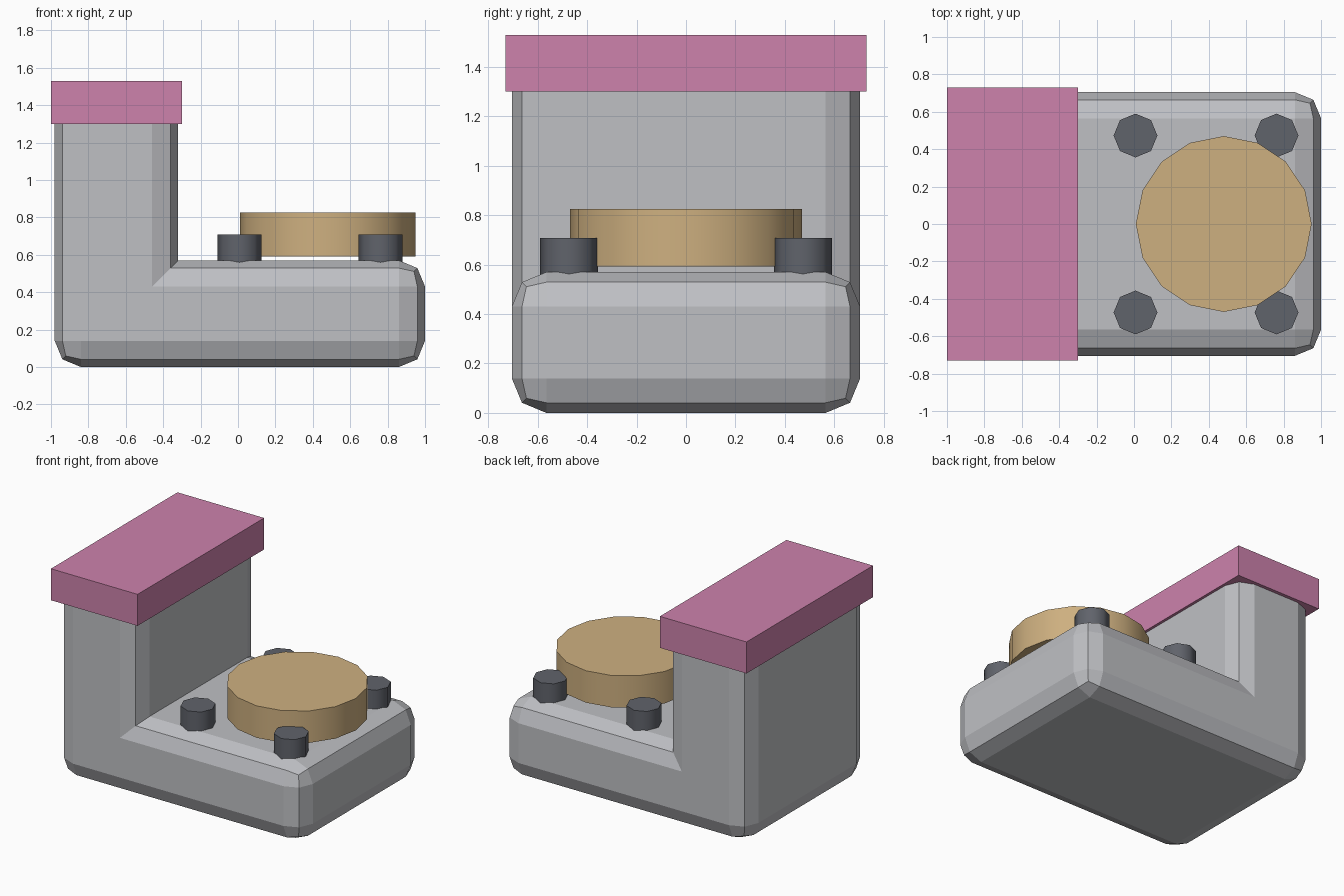
import bpy, bmesh
from math import radians

cube = bpy.data.objects.get("Cube")
if cube:
    bpy.data.objects.remove(cube, do_unlink=True)


def material(name, rgb):
    m = bpy.data.materials.new(name)
    m.use_nodes = True
    m.diffuse_color = (*rgb, 1)
    m.node_tree.nodes["Principled BSDF"].inputs["Base Color"].default_value = (*rgb, 1)
    return m


grey = material("light grey", (0.52, 0.527, 0.552))
pink = material("pink", (0.61, 0.223, 0.413))
tan = material("tan", (0.617, 0.434, 0.216))
dark = material("dark grey", (0.117, 0.125, 0.147))


def cylinder(name, sides, radius, x, y, bottom, top, mat):
    bpy.ops.mesh.primitive_cylinder_add(vertices=sides, radius=radius, depth=top - bottom,
                                        location=(x, y, (bottom + top) / 2))
    ob = bpy.context.object
    ob.name = name
    ob.data.materials.append(mat)
    bpy.ops.object.shade_smooth_by_angle(angle=radians(50))
    return ob


# L-shaped body: side profile extruded across the depth
COLUMN_TOP, HALF_DEPTH = 1.4, 0.705
profile = [(-0.98, 0), (1, 0), (1, 0.57), (-0.32, 0.57), (-0.32, COLUMN_TOP), (-0.98, COLUMN_TOP)]
bm = bmesh.new()
front = bm.faces.new([bm.verts.new((x, -HALF_DEPTH, z)) for x, z in profile])
ext = bmesh.ops.extrude_face_region(bm, geom=[front], use_keep_orig=True)
bmesh.ops.translate(bm, vec=(0, 2 * HALF_DEPTH, 0),
                    verts=[v for v in ext["geom"] if isinstance(v, bmesh.types.BMVert)])
bmesh.ops.recalc_face_normals(bm, faces=bm.faces)
# round every outer edge; the inner corner and the covered column top stay sharp
outer = [e for e in bm.edges
         if e.is_convex and not all(v.co.z > COLUMN_TOP - 0.01 for v in e.verts)]
bmesh.ops.bevel(bm, geom=outer, offset=0.14, offset_type='OFFSET', segments=2,
                profile=0.5, affect='EDGES', clamp_overlap=True)
mesh = bpy.data.meshes.new("body")
bm.to_mesh(mesh)
bm.free()
mesh.materials.append(grey)
bpy.context.collection.objects.link(bpy.data.objects.new("body", mesh))

# Slab on top of the column
bpy.ops.mesh.primitive_cube_add(size=1, location=(-0.65, 0, 1.415))
cap = bpy.context.object
cap.name = "column_cap"
cap.scale = (0.7, 1.46, 0.23)
cap.data.materials.append(pink)

# Round plate hovering just over the base
cylinder("round_plate", 16, 0.47, 0.48, 0, 0.592, 0.825, tan)

# Four bolts sunk into the base
for x, end in ((0.008, "inner"), (0.762, "outer")):
    for y, side in ((-0.473, "front"), (0.473, "back")):
        cylinder(f"{side}_{end}_bolt", 8, 0.117, x, y, 0.48, 0.708, dark)
